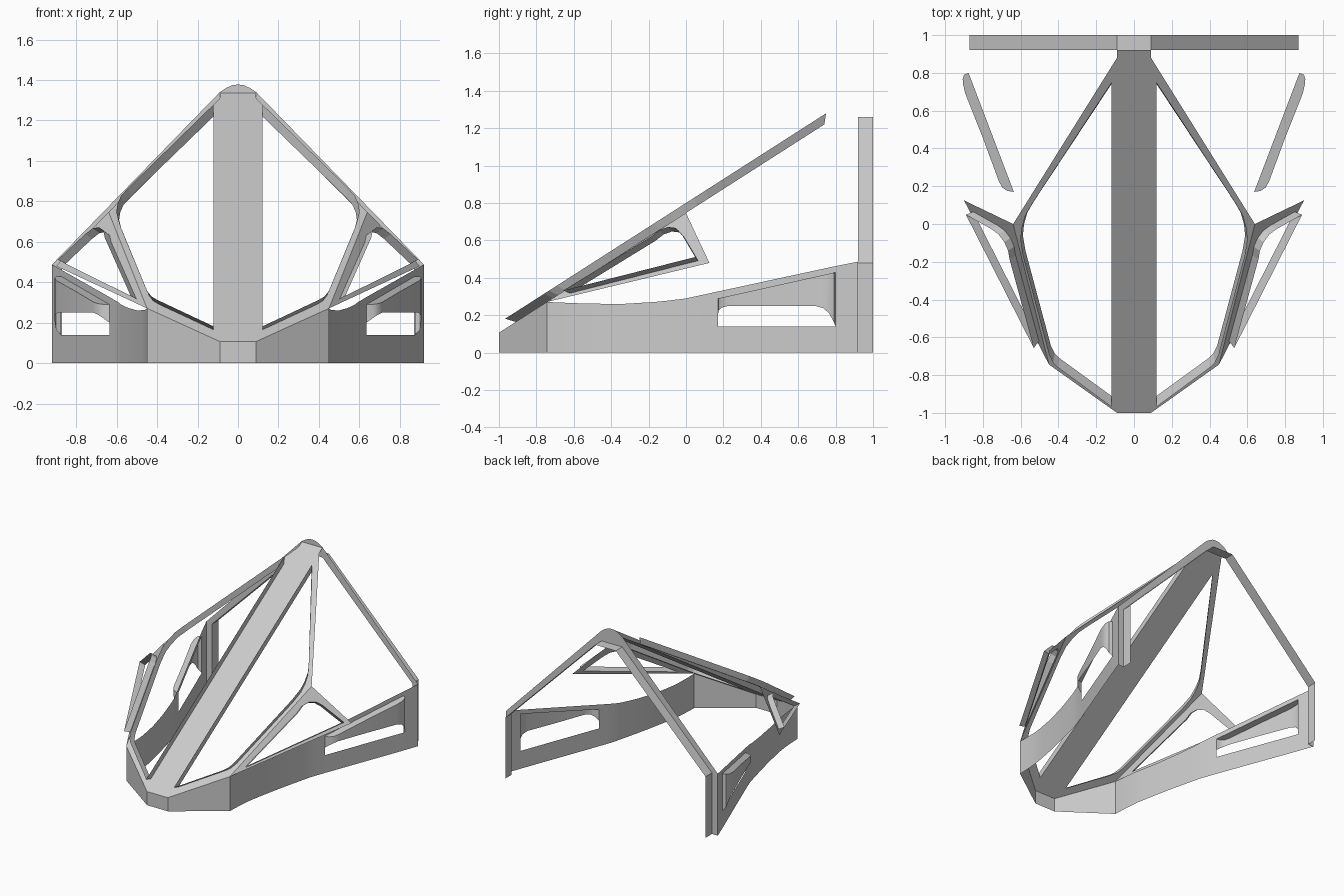
import bpy
from mathutils import Vector
from mathutils.geometry import tessellate_polygon

if "Cube" in bpy.data.objects:
    bpy.data.objects.remove(bpy.data.objects["Cube"])


def build(name, verts, faces, smooth=False):
    """Half-model sheet, mirrored across x = 0."""
    me = bpy.data.meshes.new(name)
    me.from_pydata([tuple(v) for v in verts], [], faces)
    me.update()
    ob = bpy.data.objects.new(name, me)
    bpy.context.collection.objects.link(ob)
    m = ob.modifiers.new("mirror", 'MIRROR')
    m.merge_threshold = 0.0005
    if smooth:
        bpy.context.view_layer.objects.active = ob
        ob.select_set(True)
        bpy.ops.object.shade_smooth_by_angle(angle=0.5)
        ob.select_set(False)
    return ob


def strips(name, pairs, closed=False, smooth=False):
    """Ribbon(s) of quads between two matching polylines each."""
    verts, faces = [], []
    for a, b in pairs:
        o, n = len(verts), len(a)
        verts += list(a) + list(b)
        for i in range(n if closed else n - 1):
            j = (i + 1) % n
            faces.append((o + i, o + j, o + n + j, o + n + i))
    return build(name, verts, faces, smooth)


def plate(name, outer, hole):
    """Flat sheet with one window cut out."""
    loops = [[Vector(p) for p in outer], [Vector(p) for p in hole]]
    tris = tessellate_polygon(loops)
    return build(name, loops[0] + loops[1], [tuple(t) for t in tris])


def interp(table, y):
    for (y0, v0), (y1, v1) in zip(table, table[1:]):
        if y <= y1 + 1e-6:
            return v0 + (v1 - v0) * (y - y0) / (y1 - y0)
    return table[-1][1]


# Sloping canopy frame with centre beam, all in one plane
def slope(x, y):
    return Vector((x, y, 0.107 + 0.64 * (y + 1)))


outer = [(0, -1), (.09, -1), (.45, -.744), (.64, 0), (.09, .88), (.09, .92), (0, .92)]
pane = [(.12, -.91), (.395, -.71), (.42, -.685), (.44, -.645), (.575, -.14), (.588, -.06),
        (.582, .0), (.565, .06), (.53, .12), (.12, .74)]
plate("canopy_frame", [slope(*p) for p in outer], [slope(*p) for p in pane])

# Raised rim around the canopy windows
n_top = Vector((0, -.64, 1)).normalized() * .045
rim = [slope(.12 + (x - .12) * 1.03, -.085 + (y + .085) * 1.04) + n_top for x, y in pane]
strips("canopy_window_rim", [([slope(*p) for p in pane], rim)], closed=True)

# Triangular side windows, drawn in side view and lifted on to their plane
A, B, C = Vector((.45, -.744, .271)), Vector((.64, 0, .747)), Vector((.9, .125, .48))
n_side = (C - A).cross(B - A).normalized()
if n_side.x < 0:
    n_side = -n_side


def side(y, z):
    x = A.x - (n_side.y * (y - A.y) + n_side.z * (z - A.z)) / n_side.x
    return Vector((x, y, z))


tri = [side(*p) for p in [(-.62, .318), (-.165, .597), (-.12, .632), (-.075, .648),
                          (-.035, .643), (-.008, .615), (.065, .492)]]
plate("side_window_frame", [A, B, C], tri)
mid = sum(tri, Vector()) / len(tri)
strips("side_window_rim", [(tri, [mid + (p - mid) * 1.03 + n_side * .045 for p in tri])],
       closed=True)

# Nose panels
nose = [(0, -1, .107), (.09, -1, .107), (.45, -.744, .271)]
strips("nose_panel", [([(x, y, 0) for x, y, z in nose], nose)])

# Curved lower side walls with a four-sided window opening
plan = [(-.744, .45), (-.65, .453), (-.53, .463), (-.35, .497), (-.2, .53), (-.07, .562),
        (.05, .592), (.17, .636), (.8, .876), (.92, .92)]
crest = [(-.744, .271), (-.55, .263), (-.35, .26), (-.15, .272), (0, .29), (.17, .327),
         (.8, .463), (.92, .487)]


def hood(y):
    return .29 + .222 * (y - .17)


def wall(y, z):
    return (interp(plan, y), y, z)


def column(ys, lo, hi):
    return [wall(y, lo(y)) for y in ys], [wall(y, hi(y)) for y in ys]


def top(y):
    return interp(crest, y)


front_ys = [-.744 + .914 * i / 16 for i in range(17)]
win_ys = [.17, .38, .59, .8]
strips("side_wall", [
    column(front_ys, lambda y: 0, top),
    column(win_ys, lambda y: 0, lambda y: .14),
    column(win_ys, hood, top),
    column([.8, .92], lambda y: 0, top)], smooth=True)

# Bulged cover over each lower window: x, y and height of its lower edge
bulge = [(.636, .17, .2), (.67, .175, .225), (.697, .193, .242), (.715, .225, .25),
         (.80, .455, .25), (.893, .69, .25), (.904, .735, .238), (.907, .765, .21),
         (.9, .79, .165), (.876, .8, .14)]
low = [(x, y, z) for x, y, z in bulge]
high = [(x, y, hood(y)) for x, y, z in bulge]
strips("lower_window_cover", [(low, high)], smooth=True)
build("lower_window_hood", high, [tuple(range(len(high)))])

# Rear arch: flat front plate plus an inner flange running back
arch_out = [(.92, 0), (.92, .487), (.09, 1.34), (.06, 1.36), (.03, 1.374), (0, 1.378)]
arch_in = [(.87, 0), (.87, .48), (.09, 1.26), (.06, 1.26), (.03, 1.26), (0, 1.26)]


def at(pts, y):
    return [(x, y, z) for x, z in pts]


strips("rear_arch_plate", [(at(arch_out, .92), at(arch_in, .92))])
strips("rear_arch_flange", [(at(arch_in, .92), at(arch_in, 1.0))])
